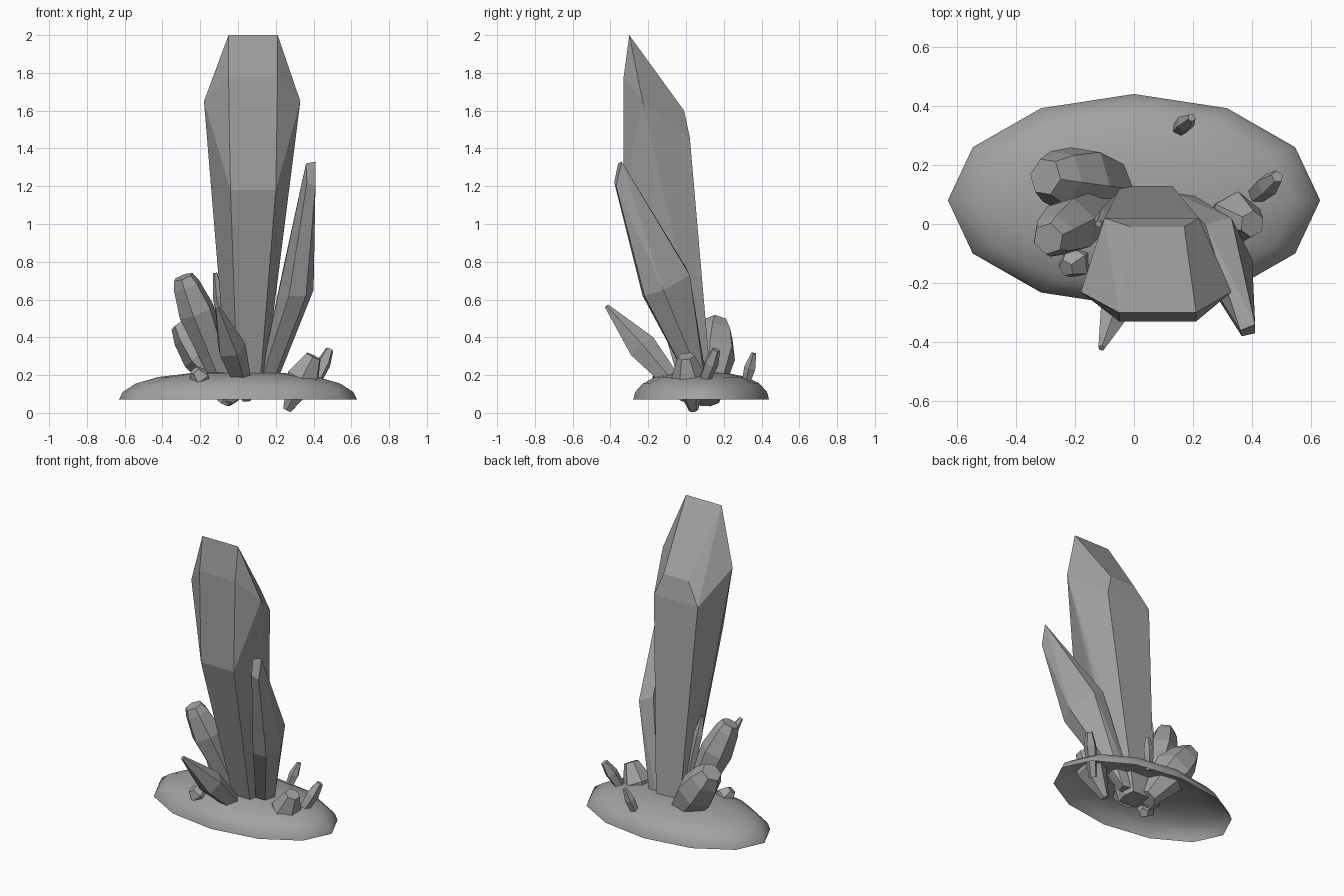
import bpy, bmesh, math
from mathutils import Vector

cube = bpy.data.objects.get("Cube")
if cube:
    bpy.data.objects.remove(cube, do_unlink=True)

stone = bpy.data.materials.new("grey_stone")
stone.use_nodes = True
color = (0.36, 0.36, 0.36, 1)
stone.diffuse_color = color
stone.node_tree.nodes["Principled BSDF"].inputs["Base Color"].default_value = color


def finish(name, bm):
    mesh = bpy.data.meshes.new(name)
    bmesh.ops.recalc_face_normals(bm, faces=bm.faces)
    bm.to_mesh(mesh)
    bm.free()
    mesh.materials.append(stone)
    obj = bpy.data.objects.new(name, mesh)
    bpy.context.collection.objects.link(obj)
    return obj


def hull(name, points):
    """Faceted crystal wrapped around its corner points."""
    bm = bmesh.new()
    for p in points:
        bm.verts.new(p)
    bmesh.ops.convex_hull(bm, input=bm.verts[:])
    loose = [v for v in bm.verts if not v.link_faces]
    bmesh.ops.delete(bm, geom=loose, context='VERTS')
    bmesh.ops.dissolve_limit(bm, angle_limit=math.radians(4),
                             verts=bm.verts[:], edges=bm.edges[:])
    return finish(name, bm)


def gem(name, start, end, rings, sides=6, spin=0.0, squash=1.0):
    """Crystal along an axis; rings are (fraction of length, radius)."""
    start, end = Vector(start), Vector(end)
    turn = (end - start).to_track_quat('Z', 'Y')
    points = []
    for t, r in rings:
        for i in range(sides):
            a = spin + math.tau * i / sides
            offset = Vector((r * math.cos(a), r * squash * math.sin(a), 0))
            points.append(start.lerp(end, t) + turn @ offset)
    return hull(name, points)


def pairs(rows):
    """Left and right corners sharing one depth and height."""
    return [(x, y, z) for left, right, y, z in rows for x in (left, right)]


# Hollow oval dome, open underneath
bm = bmesh.new()
sides = 12
profile = [(1, 0.07), (0.97, 0.11), (0.86, 0.155), (0.67, 0.19), (0.4, 0.21)]
loops = []
for r, z in profile:
    loops.append([bm.verts.new((0.63 * r * math.cos(math.tau * i / sides),
                                0.08 + 0.36 * r * math.sin(math.tau * i / sides), z))
                  for i in range(sides)])
for low, high in zip(loops, loops[1:]):
    for i in range(sides):
        j = (i + 1) % sides
        bm.faces.new((low[i], low[j], high[j], high[i]))
crown = bm.verts.new((0, 0.08, 0.22))
for i in range(sides):
    bm.faces.new((loops[-1][i], loops[-1][(i + 1) % sides], crown))
for f in bm.faces:
    f.smooth = True
finish("base_dome", bm)

# Tall main crystal with a chisel tip
hull("main_crystal", pairs([
    (-0.05, 0.21, -0.30, 2.0),
    (-0.05, 0.21, -0.33, 1.78),
    (-0.18, 0.33, -0.23, 1.65),
    (-0.01, 0.17, -0.01, 1.6),
    (-0.10, 0.22, 0.02, 1.46),
    (-0.04, 0.20, -0.33, 1.18),
    (0.0, 0.11, -0.01, 0.07),
    (-0.05, 0.13, 0.07, 0.07),
    (-0.04, 0.12, 0.14, 0.07)]))

# Slender crystal on the left side
hull("side_crystal", [
    (0.41, -0.34, 1.33), (0.36, -0.36, 1.32), (0.365, -0.38, 1.22), (0.41, -0.37, 1.2),
    (0.40, -0.12, 0.65), (0.33, 0.02, 0.73), (0.24, 0.0, 0.77),
    (0.22, -0.13, 0.7), (0.27, -0.23, 0.62), (0.36, -0.22, 0.62),
    (0.10, 0.05, 0.1), (0.16, 0.05, 0.1), (0.18, 0.11, 0.1), (0.11, 0.12, 0.1)])

# Medium crystals on the right side and front
gem("right_crystal", (-0.04, 0.1, 0.07), (-0.29, -0.05, 0.72),
    [(0, 0.05), (0.72, 0.1), (0.93, 0.075), (1, 0.055)], 6, 0.3)
gem("back_right_crystal", (0, 0.12, 0.07), (-0.3, 0.16, 0.48),
    [(0, 0.06), (0.6, 0.125), (0.85, 0.1), (1, 0.065)], 6, 0.5)
gem("front_crystal", (0.05, 0.0, 0.08), (-0.11, -0.42, 0.565),
    [(0, 0.035), (0.55, 0.08), (1, 0.012)], 5, 0.4)
gem("sliver_crystal", (-0.04, 0.1, 0.15), (-0.12, 0.0, 0.74),
    [(0, 0.02), (0.8, 0.03), (1, 0.012)], 5)

# Small crystals scattered on the dome
gem("left_stub", (0.26, 0.04, 0.015), (0.4, 0.0, 0.3),
    [(0, 0.025), (0.6, 0.095), (1, 0.045)], 6, 0.2)
gem("left_shard", (0.38, 0.07, 0.1), (0.485, 0.16, 0.335),
    [(0, 0.025), (0.7, 0.04), (1, 0.022)], 5, 0.6)
gem("back_shard", (0.14, 0.31, 0.13), (0.195, 0.36, 0.315),
    [(0, 0.02), (0.6, 0.032), (1, 0.014)], 5)
gem("front_pebble", (-0.16, -0.1, 0.13), (-0.23, -0.15, 0.225),
    [(0, 0.03), (0.6, 0.06), (1, 0.03)], 5, 0.3)
gem("lower_stub", (-0.08, 0.1, 0.05), (0, 0.08, 0.2),
    [(0, 0.035), (0.5, 0.06), (1, 0.05)], 6)
